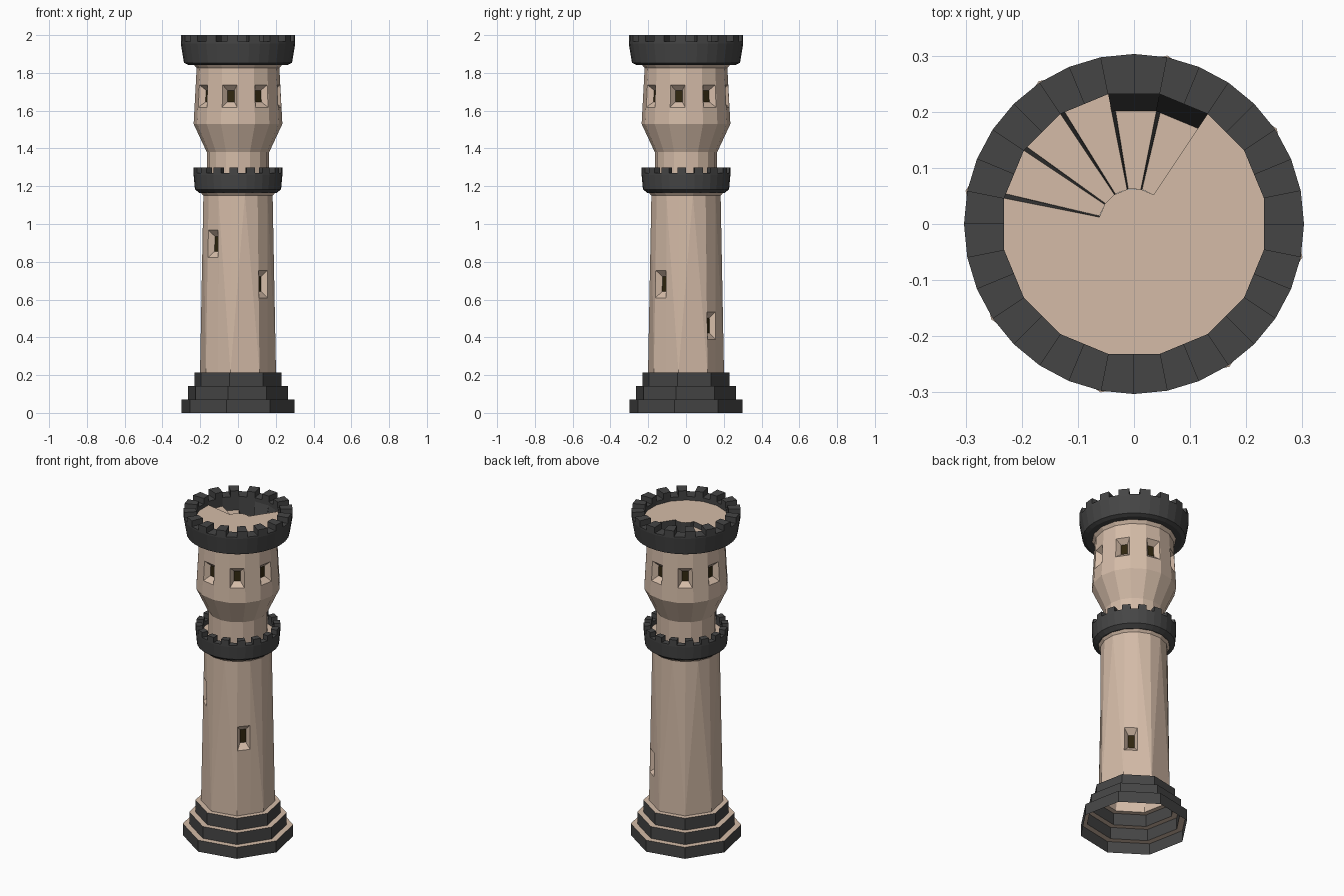
import bpy, bmesh, math
from mathutils import Vector

if "Cube" in bpy.data.objects:
    bpy.data.objects.remove(bpy.data.objects["Cube"])

def material(name, rgb):
    m = bpy.data.materials.new(name)
    m.diffuse_color = (*rgb, 1)
    m.use_nodes = True
    m.node_tree.nodes["Principled BSDF"].inputs["Base Color"].default_value = m.diffuse_color
    return m

MATS = [material("tan_stone", (0.66, 0.50, 0.39)),
        material("dark_stone", (0.06, 0.06, 0.06)),
        material("window_dark", (0.03, 0.02, 0.005))]
TAN, DARK, HOLE = 0, 1, 2
STEP = 11.25  # everything sits on a grid of 32 directions

def pt(r, deg, z):
    a = math.radians(deg)
    return Vector((r * math.cos(a), r * math.sin(a), z))

def face(bm, pts, mat, hint):
    """Flat face whose normal is turned towards the hint."""
    f = bm.faces.new([bm.verts.new(p) for p in pts])
    f.normal_update()
    if f.normal.dot(hint) < 0:
        f.normal_flip()
    f.material_index = mat

def finish(bm, name):
    bmesh.ops.remove_doubles(bm, verts=bm.verts, dist=0.0002)
    me = bpy.data.meshes.new(name)
    bm.to_mesh(me)
    bm.free()
    for m in MATS:
        me.materials.append(m)
    ob = bpy.data.objects.new(name, me)
    bpy.context.collection.objects.link(ob)
    return ob

def lathe(bm, profile, mats, n, off):
    """Faceted bands around z, one material per band."""
    for (r0, z0), (r1, z1), m in zip(profile, profile[1:], mats):
        for i in range(n):
            a, b = off + i * 360 / n, off + (i + 1) * 360 / n
            hint = pt(z1 - z0, (a + b) / 2, r0 - r1)
            face(bm, [pt(r0, a, z0), pt(r0, b, z0), pt(r1, b, z1), pt(r1, a, z1)], m, hint)

def windowed_wall(bm, quad, zc, w, h, wi, hi, depth):
    """Wall facet with a splayed window; w and wi are fractions of its width."""
    a, b, c, d = quad
    def at(u, z):
        v = (z - a.z) / (d.z - a.z)
        return a.lerp(b, u).lerp(d.lerp(c, u), v)
    out = ((a + b + c + d) / 4)
    out = Vector((out.x, out.y, 0)).normalized()
    def rect(w, h, push):
        return [at(.5 + s * w / 2, zc + t * h / 2) - out * push
                for s, t in ((-1, -1), (1, -1), (1, 1), (-1, 1))]
    outer, inner = rect(w, h, 0), rect(wi, hi, depth)
    centre = sum(outer, Vector()) / 4
    for i in range(4):
        j = (i + 1) % 4
        face(bm, [quad[i], quad[j], outer[j], outer[i]], TAN, out)
        mid = (outer[i] + outer[j]) / 2
        face(bm, [outer[i], outer[j], inner[j], inner[i]], TAN, centre - mid)
    face(bm, inner, HOLE, out)

# Octagonal stepped base, hollow underneath
bm = bmesh.new()
lathe(bm, [(.306, 0), (.306, .07), (.27, .07), (.27, .142), (.236, .142), (.236, .215), (.205, .215)],
      [DARK, TAN, DARK, TAN, DARK, TAN], 8, -STEP)
finish(bm, "stepped_base")

# Main shaft: octagon below turning into sixteen sides above, three windows
bm = bmesh.new()
slits = {45: .462, 315: .682, 225: .895}
apothem = .205 * math.cos(math.radians(22.5))
ZB, ZT, RT = .215, 1.15, .187
for i in range(16):
    a, b = -STEP + 22.5 * i, STEP + 22.5 * i
    ra, rb = (.205, apothem) if i % 2 == 0 else (apothem, .205)
    quad = [pt(ra, a, ZB), pt(rb, b, ZB), pt(RT, b, ZT), pt(RT, a, ZT)]
    out = pt(1, 22.5 * i, 0)
    if 22.5 * i in slits:
        windowed_wall(bm, quad, slits[22.5 * i], .94, .145, .45, .08, .03)
    else:
        k = 0 if i % 2 == 0 else 1  # split from the octagon corner
        face(bm, [quad[k], quad[k + 1], quad[k + 2]], TAN, out)
        face(bm, [quad[k], quad[k + 2], quad[(k + 3) % 4]], TAN, out)
lathe(bm, [(RT, ZT), (.2, 1.165)], [TAN], 16, STEP)
finish(bm, "main_shaft")

# Neck and flared upper turret with eight windows
bm = bmesh.new()
lathe(bm, [(.165, 1.24), (.165, 1.38), (.235, 1.53)], [TAN, TAN], 16, 0)
for i in range(16):
    a, b = 22.5 * i, 22.5 * (i + 1)
    quad = [pt(.235, a, 1.53), pt(.235, b, 1.53), pt(.219, b, 1.825), pt(.219, a, 1.825)]
    if i % 2:
        windowed_wall(bm, quad, 1.677, .9, .118, .42, .062, .03)
    else:
        face(bm, quad, TAN, pt(1, a + STEP, 0))
lathe(bm, [(.219, 1.825), (.235, 1.845)], [TAN], 16, 0)
finish(bm, "upper_turret")

def parapet(name, profile, r_in, z_floor, z_gap, z_top):
    """Crenellated ring: outer profile, alternating merlons, inner wall."""
    bm = bmesh.new()
    lathe(bm, profile + [(profile[-1][0], z_gap)], [DARK] * len(profile), 32, 0)
    r = profile[-1][0]
    def rin(i):
        return r_in * (1 if i % 2 else math.cos(math.radians(STEP)))
    for i in range(32):
        a, b = i * STEP, (i + 1) * STEP
        ia, ib = rin(i), rin(i + 1)
        z = z_top if i % 2 else z_gap
        out, up = pt(1, (a + b) / 2, 0), Vector((0, 0, 1))
        face(bm, [pt(ia, a, z), pt(r, a, z), pt(r, b, z), pt(ib, b, z)], DARK, up)
        face(bm, [pt(ia, a, z_floor), pt(ib, b, z_floor), pt(ib, b, z_gap), pt(ia, a, z_gap)], DARK, -out)
        if i % 2:
            face(bm, [pt(r, a, z_gap), pt(r, b, z_gap), pt(r, b, z), pt(r, a, z)], DARK, out)
            face(bm, [pt(ia, a, z_gap), pt(ib, b, z_gap), pt(ib, b, z), pt(ia, a, z)], DARK, -out)
            for ang, ri, s in ((a, ia, -1), (b, ib, 1)):
                face(bm, [pt(ri, ang, z_gap), pt(r, ang, z_gap), pt(r, ang, z), pt(ri, ang, z)],
                     DARK, pt(s, ang + 90, 0))
    return finish(bm, name)

parapet("middle_parapet", [(.19, 1.163), (.205, 1.165), (.228, 1.183), (.235, 1.26)], .2, 1.24, 1.27, 1.30)
parapet("crown_parapet", [(.225, 1.843), (.265, 1.843), (.286, 1.853), (.303, 1.955)], .236, 1.93, 1.965, 2.0)

# Walkway behind the middle parapet
bm = bmesh.new()
lathe(bm, [(.2, 1.245), (.16, 1.245)], [TAN], 16, STEP)
finish(bm, "walkway")

# Crown floor with a stairwell opening
ZF, RF, RC = 1.942, .236, .063
UP = Vector((0, 0, 1))
bm = bmesh.new()
rim = [pt(RF, 168.75 + 22.5 * i, ZF) for i in range(12)]
core = [pt(RC, 56.25 + 22.5 * i, ZF) for i in range(6)]
face(bm, rim + core, TAN, UP)
finish(bm, "crown_floor")

# Winding stairs going down, with dark risers and stairwell walls
bm = bmesh.new()
RISE = .03
for i in range(5):
    a = 168.75 - 22.5 * i
    b, s = a - 22.5, a - 2
    z, zp = ZF - RISE * (i + 1), ZF - RISE * i
    ro = RF if i < 3 else .205
    mid = (a + b) / 2
    face(bm, [pt(RC, s, z), pt(ro, s, z), pt(ro, b, z), pt(RC, b, z)], TAN, UP)
    face(bm, [pt(RC, a, zp), pt(ro, a, zp), pt(ro, s, z), pt(RC, s, z)], DARK, UP)
    face(bm, [pt(ro, a, z), pt(ro, b, z), pt(RF, b, ZF), pt(RF, a, ZF)], DARK, pt(-1, mid, 0))
    face(bm, [pt(RC, a, z), pt(RC, b, z), pt(RC, b, ZF), pt(RC, a, ZF)], DARK, pt(1, mid, 0))
zl = ZF - 5 * RISE
face(bm, [pt(RC, 56.25, zl), pt(.205, 56.25, zl), pt(RF, 56.25, ZF), pt(RC, 56.25, ZF)],
     DARK, pt(1, 146.25, 0))
finish(bm, "winding_stairs")
